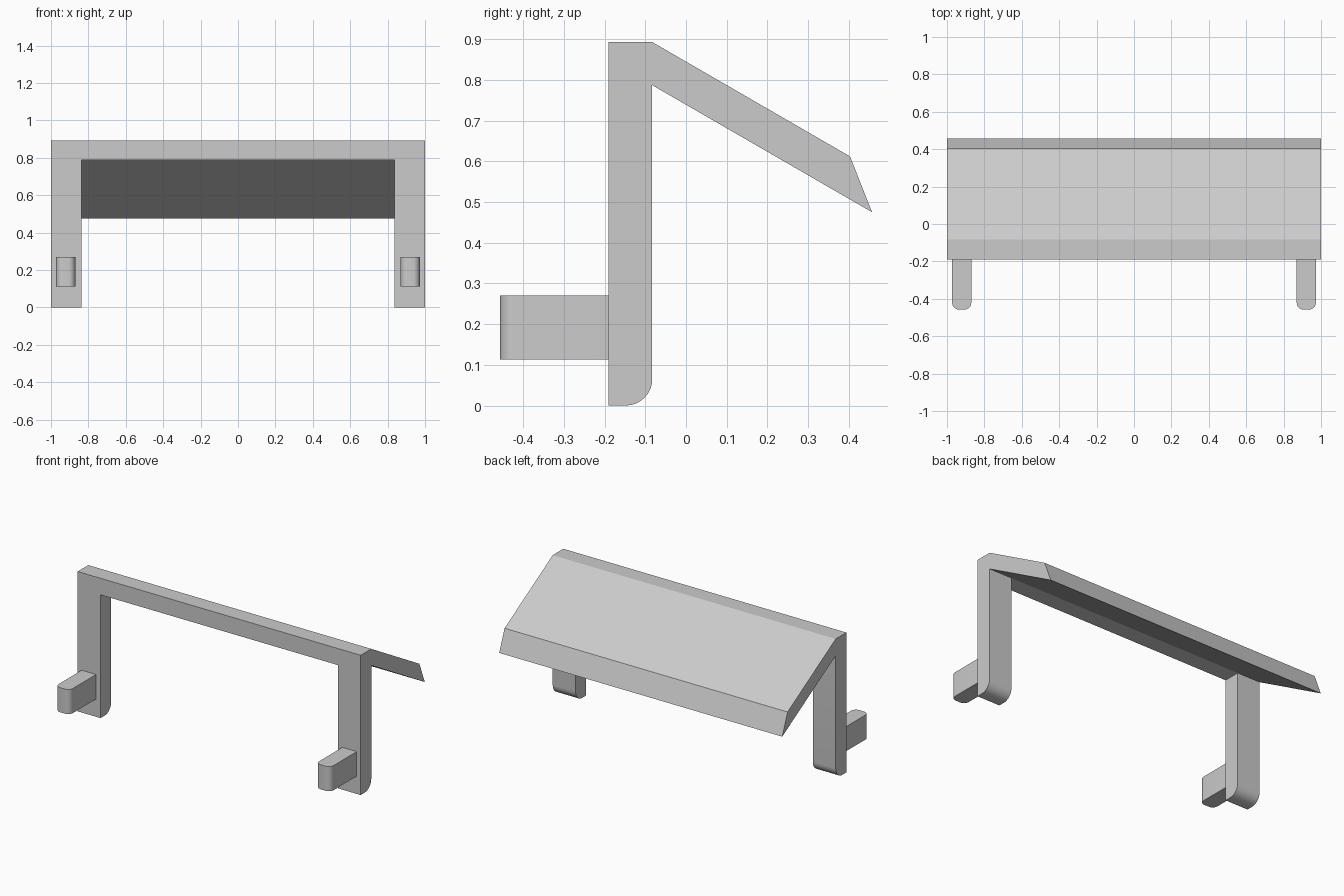
import bpy, bmesh
from math import sin, cos, radians

if "Cube" in bpy.data.objects:
    bpy.data.objects.remove(bpy.data.objects["Cube"])


def arc(cu, cv, r, start, end, steps=8):
    """Points of a circular arc, angles in degrees."""
    return [(cu + r * cos(radians(start + (end - start) * i / steps)),
             cv + r * sin(radians(start + (end - start) * i / steps)))
            for i in range(steps + 1)]


def extrude(name, profile, axis, low, high):
    """Extrude a 2D profile along x (profile is y,z) or z (profile is x,y)."""
    bm = bmesh.new()
    verts = [bm.verts.new((low, u, v) if axis == 'X' else (u, v, low))
             for u, v in profile]
    face = bm.faces.new(verts)
    result = bmesh.ops.extrude_face_region(bm, geom=[face])
    moved = [g for g in result['geom'] if isinstance(g, bmesh.types.BMVert)]
    step = (high - low, 0, 0) if axis == 'X' else (0, 0, high - low)
    bmesh.ops.translate(bm, verts=moved, vec=step)
    bmesh.ops.recalc_face_normals(bm, faces=bm.faces)
    mesh = bpy.data.meshes.new(name)
    bm.to_mesh(mesh)
    bm.free()
    obj = bpy.data.objects.new(name, mesh)
    bpy.context.collection.objects.link(obj)
    bpy.ops.object.select_all(action='DESELECT')
    obj.select_set(True)
    bpy.context.view_layer.objects.active = obj
    bpy.ops.object.shade_smooth_by_angle(angle=radians(30))
    return obj


def mirror_x(obj):
    obj.modifiers.new("mirror", 'MIRROR').use_axis[0] = True


FRONT, BACK = -0.19, -0.083
BAR_Z, TOP = 0.787, 0.893

# Top bar and sloping canopy share one full-width profile
extrude("canopy", [(FRONT, BAR_Z), (FRONT, TOP), (BACK, TOP),
                   (0.403, 0.612), (0.457, 0.475), (BACK, BAR_Z)],
        'X', -1.0, 1.0)

# Legs with a rounded lower back corner
r = 0.065
leg = extrude("legs", [(FRONT, BAR_Z), (FRONT, 0)]
              + arc(BACK - r, r, r, -90, 0) + [(BACK, BAR_Z)],
              'X', 0.838, 1.0)
mirror_x(leg)

# Forward pegs with rounded front edges
r, x0, x1, y0 = 0.035, 0.87, 0.972, -0.457
peg = extrude("pegs", [(x1, FRONT), (x0, FRONT)]
              + arc(x0 + r, y0 + r, r, 180, 270)
              + arc(x1 - r, y0 + r, r, 270, 360),
              'Z', 0.113, 0.27)
mirror_x(peg)
